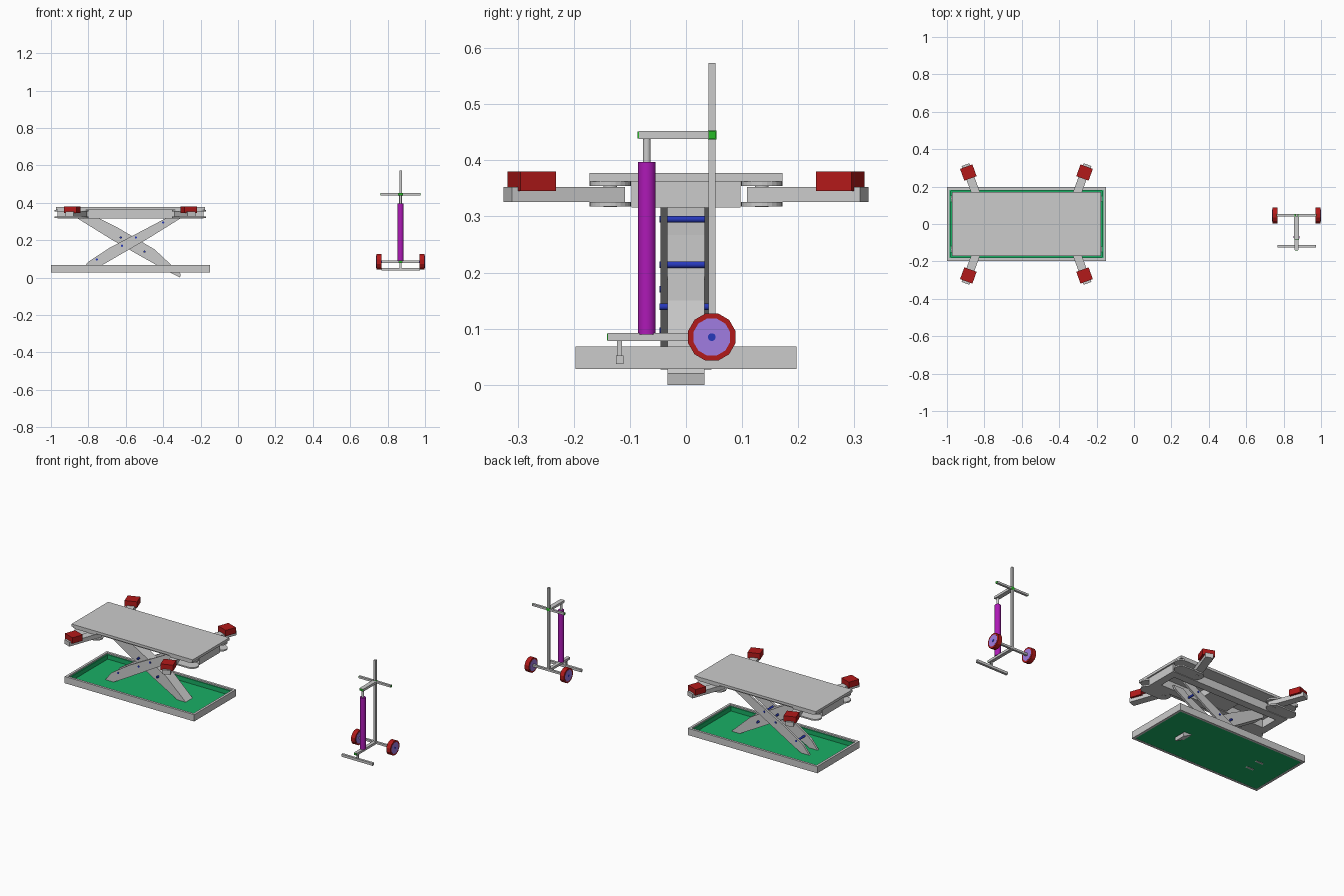
import bpy, bmesh, math
from mathutils import Matrix, Vector

if "Cube" in bpy.data.objects:
    bpy.data.objects.remove(bpy.data.objects["Cube"])


def mat(name, c):
    m = bpy.data.materials.new(name)
    m.diffuse_color = (*c, 1)
    m.use_nodes = True
    m.node_tree.nodes["Principled BSDF"].inputs["Base Color"].default_value = m.diffuse_color
    return m


RED = mat("red", (0.45, 0.01, 0.01))
GREEN = mat("tray_green", (0.01, 0.43, 0.13))
LIME = mat("cap_green", (0.02, 0.5, 0.02))
PURPLE = mat("purple", (0.42, 0.01, 0.47))
LILAC = mat("lilac", (0.35, 0.2, 0.75))
BLUE = mat("blue", (0.02, 0.04, 0.5))


def finish(name, bm, material=None):
    bmesh.ops.recalc_face_normals(bm, faces=bm.faces[:])
    me = bpy.data.meshes.new(name)
    bm.to_mesh(me)
    bm.free()
    ob = bpy.data.objects.new(name, me)
    bpy.context.collection.objects.link(ob)
    if material:
        me.materials.append(material)
    return ob


def box(name, x, y, z, material=None, turn=0):
    """Box from (min, max) ranges, optionally turned about its vertical axis."""
    mid = [sum(r) / 2 for r in (x, y, z)]
    size = [r[1] - r[0] for r in (x, y, z)]
    bm = bmesh.new()
    bmesh.ops.create_cube(bm, size=1, matrix=Matrix.Translation(mid)
                          @ Matrix.Rotation(turn, 4, 'Z') @ Matrix.Diagonal((*size, 1)))
    return finish(name, bm, material)


def rod(name, centre, r, length, axis='Z', sides=24, material=None, smooth=True):
    rot = {'X': Matrix.Rotation(math.pi / 2, 4, 'Y'),
           'Y': Matrix.Rotation(math.pi / 2, 4, 'X'), 'Z': Matrix()}[axis]
    bm = bmesh.new()
    bmesh.ops.create_cone(bm, cap_ends=True, segments=sides, radius1=r, radius2=r, depth=length,
                          matrix=Matrix.Translation(centre) @ rot
                          @ Matrix.Rotation(math.pi / sides, 4, 'Z'))
    for f in bm.faces:
        f.smooth = smooth and len(f.verts) == 4
    for e in bm.edges:
        e.smooth = all(len(f.verts) == 4 for f in e.link_faces)
    return finish(name, bm, material)


def extrude(name, pts, vec, material=None):
    bm = bmesh.new()
    face = bm.faces.new([bm.verts.new(p) for p in pts])
    out = bmesh.ops.extrude_face_region(bm, geom=[face])
    bmesh.ops.translate(bm, vec=vec,
                        verts=[v for v in out['geom'] if isinstance(v, bmesh.types.BMVert)])
    return finish(name, bm, material)


def frame(name, x, y, z, t, material=None):
    """Rectangular ring of walls with thickness t."""
    bm = bmesh.new()
    rings = []
    for inset in (0, t):
        for h in z:
            rings.append([bm.verts.new((px, py, h)) for px, py in (
                (x[0] + inset, y[0] + inset), (x[1] - inset, y[0] + inset),
                (x[1] - inset, y[1] - inset), (x[0] + inset, y[1] - inset))])
    ob, ot, ib, it = rings
    for a, b in ((ob, ot), (ot, it), (it, ib), (ib, ob)):
        for i in range(4):
            j = (i + 1) % 4
            bm.faces.new((a[i], a[j], b[j], b[i]))
    return finish(name, bm, material)


# Base tray with green liner
frame("tray_rim", (-1, -0.15), (-0.197, 0.197), (0.028, 0.068), 0.014)
frame("tray_liner", (-0.987, -0.163), (-0.184, 0.184), (0.03, 0.06), 0.008, GREEN)
box("tray_floor", (-0.987, -0.163), (-0.184, 0.184), (0.029, 0.034), GREEN)

# Lift platform with a slotted channel below
box("platform", (-0.973, -0.177), (-0.172, 0.172), (0.362, 0.377))
frame("platform_channel", (-0.965, -0.185), (-0.097, 0.097), (0.316, 0.362), 0.045)
box("channel_centre", (-0.67, -0.48), (-0.06, 0.06), (0.32, 0.362))

# Scissor legs: one wide inner leg, two outer plates
inner = [(-.79, .34), (-.643, .267), (-.445, .15), (-.306, .02), (-.31, 0),
         (-.36, .025), (-.525, .117), (-.675, .203), (-.856, .315), (-.85, .335)]
outer = [(-.846, .027), (-.80, .085), (-.685, .16), (-.39, .315), (-.365, .335),
         (-.30, .335), (-.31, .315), (-.472, .214), (-.739, .059), (-.80, .027)]
extrude("inner_leg", [(x, -0.033, z) for x, z in inner], Vector((0, 0.066, 0)))
for side, y in (("front", -0.045), ("back", 0.033)):
    extrude(side + "_outer_leg", [(x, y, z) for x, z in outer], Vector((0, 0.012, 0)))
for i, (x, z) in enumerate([(-.627, .214), (-.546, .214), (-.62, .17),
                            (-.40, .295), (-.755, .096), (-.50, .139)]):
    rod(f"leg_pin_{i + 1}", (x, 0, z), 0.006, 0.095, 'Y', 12, BLUE)

# Four swing arms with pivot plates and red pads
MID = -0.575
for sx in (-1, 1):
    for sy in (-1, 1):
        tag = ("left" if sx < 0 else "right") + ("_front" if sy < 0 else "_back")
        pivot = Vector((MID + sx * 0.26, sy * 0.135, 0))
        out = Vector((sx * 0.34, sy * 0.94, 0)).normalized()
        across = Vector((-out.y, out.x, 0)) * 0.0225
        a, b = pivot - out * 0.02, pivot + out * 0.194
        base = [p + Vector((0, 0, 0.326)) for p in (a - across, b - across, b + across, a + across)]
        extrude(tag + "_arm", base, Vector((0, 0, 0.026)))
        pad = pivot + out * 0.149
        box(tag + "_pad", (pad.x - 0.035, pad.x + 0.035), (pad.y - 0.0335, pad.y + 0.0335),
            (0.345, 0.38), RED, math.atan2(out.y, out.x) - sy * math.pi / 2)
        for level, z in (("lower", 0.318), ("upper", 0.354)):
            # stadium-shaped plate
            pts = []
            for k, cx in ((1, pivot.x + sx * 0.108), (-1, pivot.x)):
                for i in range(13):
                    t = -math.pi / 2 + math.pi * i / 12 + (0 if k * sx > 0 else math.pi)
                    pts.append((cx + 0.037 * math.cos(t), pivot.y + 0.037 * math.sin(t), z))
            extrude(f"{tag}_{level}_plate", pts, Vector((0, 0, 0.008)))
        rod(tag + "_pivot", (pivot.x, pivot.y, 0.34), 0.012, 0.046)

# Pump trolley
CX = 0.869
box("trolley_beam", (CX - 0.01, CX + 0.01), (-0.139, 0.052), (0.078, 0.092))
box("beam_cap", (CX - 0.009, CX + 0.009), (-0.141, -0.139), (0.079, 0.091), LIME)
box("foot_stem", (CX - 0.005, CX + 0.005), (-0.123, -0.114), (0.05, 0.08))
box("foot_bar", (CX - 0.103, CX + 0.103), (-0.125, -0.111), (0.037, 0.052))
box("axle_bar", (CX - 0.105, CX + 0.105), (0.04, 0.053), (0.079, 0.091))
box("post", (CX - 0.0065, CX + 0.0065), (0.04, 0.053), (0.09, 0.573))
rod("pump_cylinder", (CX, -0.07, 0.2435), 0.016, 0.307, material=PURPLE)
rod("pump_rod", (CX, -0.07, 0.42), 0.007, 0.05)
box("top_arm", (CX - 0.013, CX + 0.013), (-0.084, 0.04), (0.438, 0.452))
box("top_arm_cap", (CX - 0.012, CX + 0.012), (-0.086, -0.084), (0.439, 0.451), LIME)
box("post_collar", (CX - 0.01, CX + 0.01), (0.039, 0.054), (0.437, 0.453), LIME)
box("handlebar", (CX - 0.104, CX + 0.104), (0.04, 0.053), (0.439, 0.451))
for sx, side in ((-1, "left"), (1, "right")):
    x = CX + sx * 0.105
    box(side + "_handle_cap", (x - 0.001, x + 0.001), (0.04, 0.053), (0.439, 0.451), LIME)
    # low-poly wheel with hub and axle end
    rod(side + "_tyre", (CX + sx * 0.1155, 0.046, 0.085), 0.0435, 0.027, 'X', 12, RED, False)
    rod(side + "_hub", (CX + sx * 0.1155, 0.046, 0.085), 0.034, 0.029, 'X', 12, LILAC, False)
    rod(side + "_axle_end", (CX + sx * 0.1155, 0.046, 0.085), 0.007, 0.031, 'X', 12, BLUE, False)
